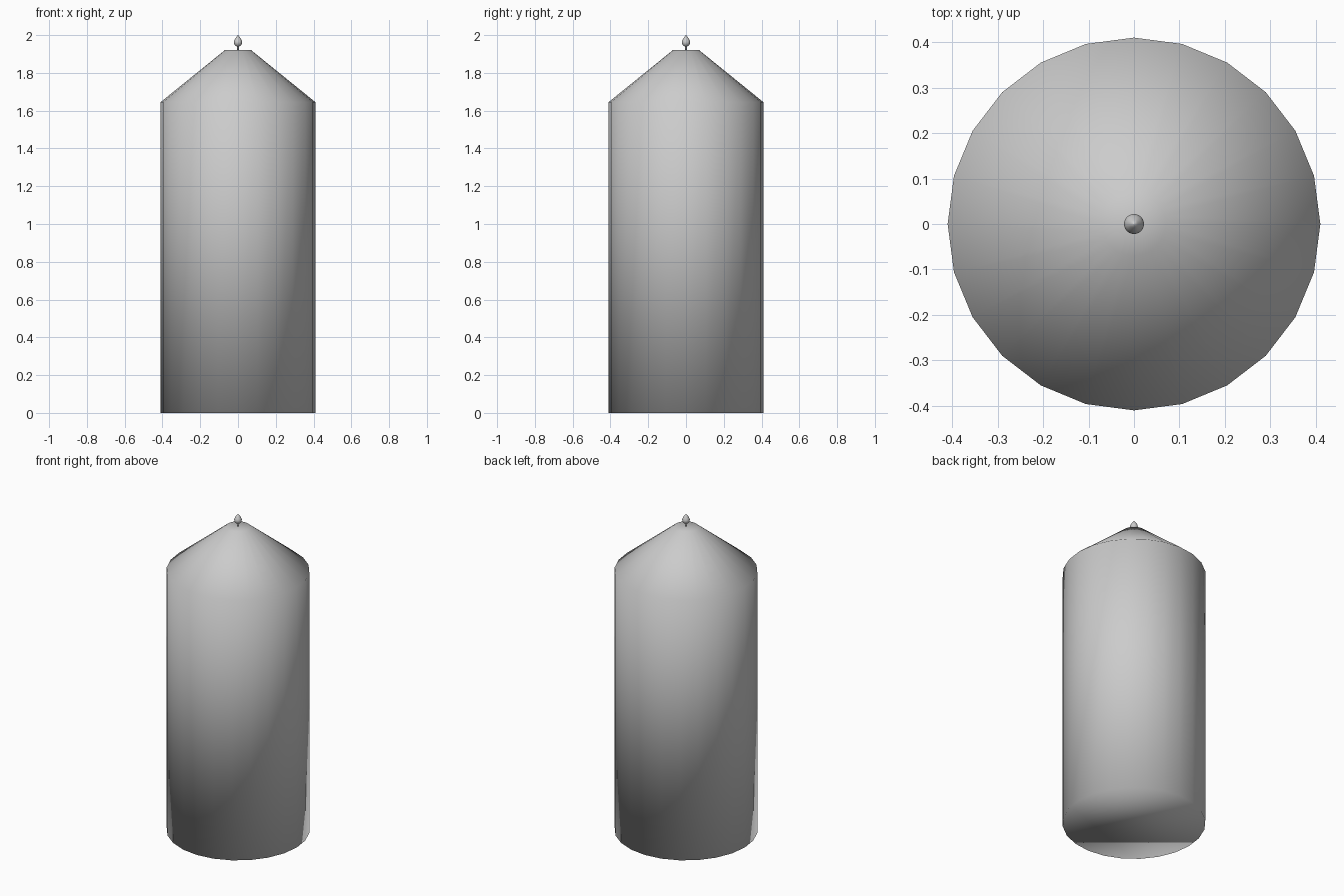
import bpy, bmesh, math

cube = bpy.data.objects.get("Cube")
if cube:
    bpy.data.objects.remove(cube, do_unlink=True)

# Single plain grey
grey = bpy.data.materials.new("light_grey")
grey.use_nodes = True
colour = (0.6, 0.6, 0.6, 1)
grey.diffuse_color = colour
grey.node_tree.nodes["Principled BSDF"].inputs["Base Color"].default_value = colour


def lathe(name, profile, sides):
    """Closed smooth solid turned around z from (radius, height) pairs."""
    bm = bmesh.new()
    rings = []
    for r, z in profile:
        angles = [2 * math.pi * i / sides for i in range(sides)]
        rings.append([bm.verts.new((r * math.cos(a), r * math.sin(a), z)) for a in angles])
    for low, high in zip(rings, rings[1:]):
        for i in range(sides):
            j = (i + 1) % sides
            bm.faces.new((low[i], low[j], high[j], high[i]))
    bm.faces.new(rings[0][::-1])
    bm.faces.new(rings[-1])
    for face in bm.faces:
        face.smooth = True
    mesh = bpy.data.meshes.new(name)
    bm.to_mesh(mesh)
    bm.free()
    mesh.materials.append(grey)
    obj = bpy.data.objects.new(name, mesh)
    bpy.context.collection.objects.link(obj)
    return obj


# Tall body with a sloping shoulder and small flat top
lathe("body", [(0.41, 0), (0.41, 1.645), (0.07, 1.92)], 24)

# Teardrop tip on a thin stem
lathe("tip_stem", [(0.004, 1.915), (0.004, 1.945)], 8)
lathe("teardrop_tip", [(0.004, 1.938), (0.014, 1.944), (0.021, 1.954), (0.022, 1.965),
                       (0.017, 1.977), (0.009, 1.99), (0.001, 2.0)], 24)
